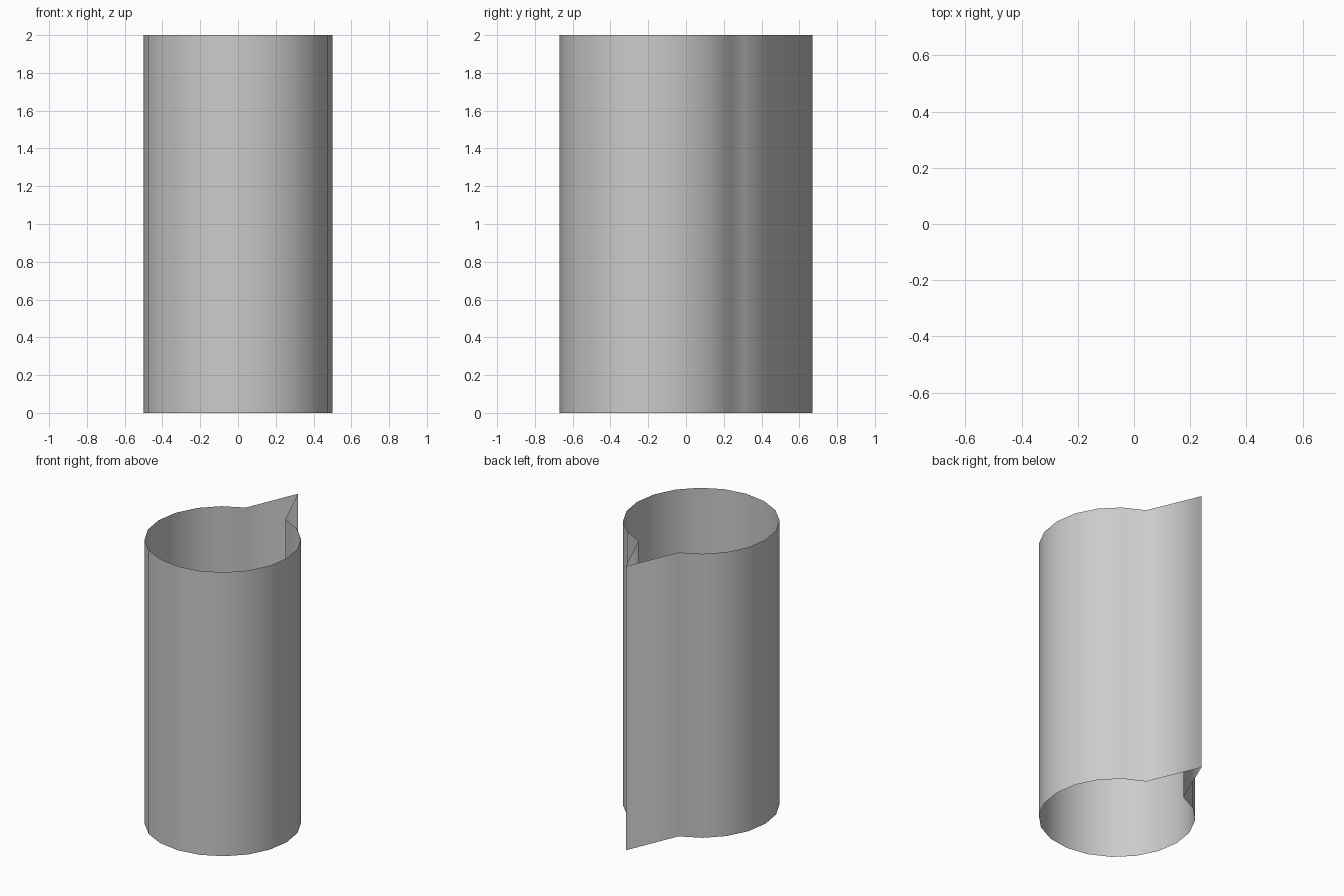
import bpy, bmesh, math

if "Cube" in bpy.data.objects:
    bpy.data.objects.remove(bpy.data.objects["Cube"])

SIDES, RADIUS, HEIGHT = 20, 0.5, 2.0
CENTRE_Y, TIP_Y = -0.17, 0.67

bm = bmesh.new()

# Open-ended profile: 20-sided ring with its rearmost point pulled out to a tip
ring = []
for i in range(SIDES):
    a = 2 * math.pi * i / SIDES
    x, y = RADIUS * math.cos(a), CENTRE_Y + RADIUS * math.sin(a)
    if i == SIDES // 4:
        x, y = 0.0, TIP_Y
    ring.append(bm.verts.new((x, y, 0)))
edges = [bm.edges.new((ring[i], ring[(i + 1) % SIDES])) for i in range(SIDES)]

# Single-skin wall, without caps
top = bmesh.ops.extrude_edge_only(bm, edges=edges)["geom"]
bmesh.ops.translate(bm, vec=(0, 0, HEIGHT),
                    verts=[g for g in top if isinstance(g, bmesh.types.BMVert)])
bmesh.ops.recalc_face_normals(bm, faces=bm.faces)
for f in bm.faces:
    f.smooth = True

mesh = bpy.data.meshes.new("spouted_tube")
bm.to_mesh(mesh)
bm.free()
bpy.context.collection.objects.link(bpy.data.objects.new("spouted_tube", mesh))
